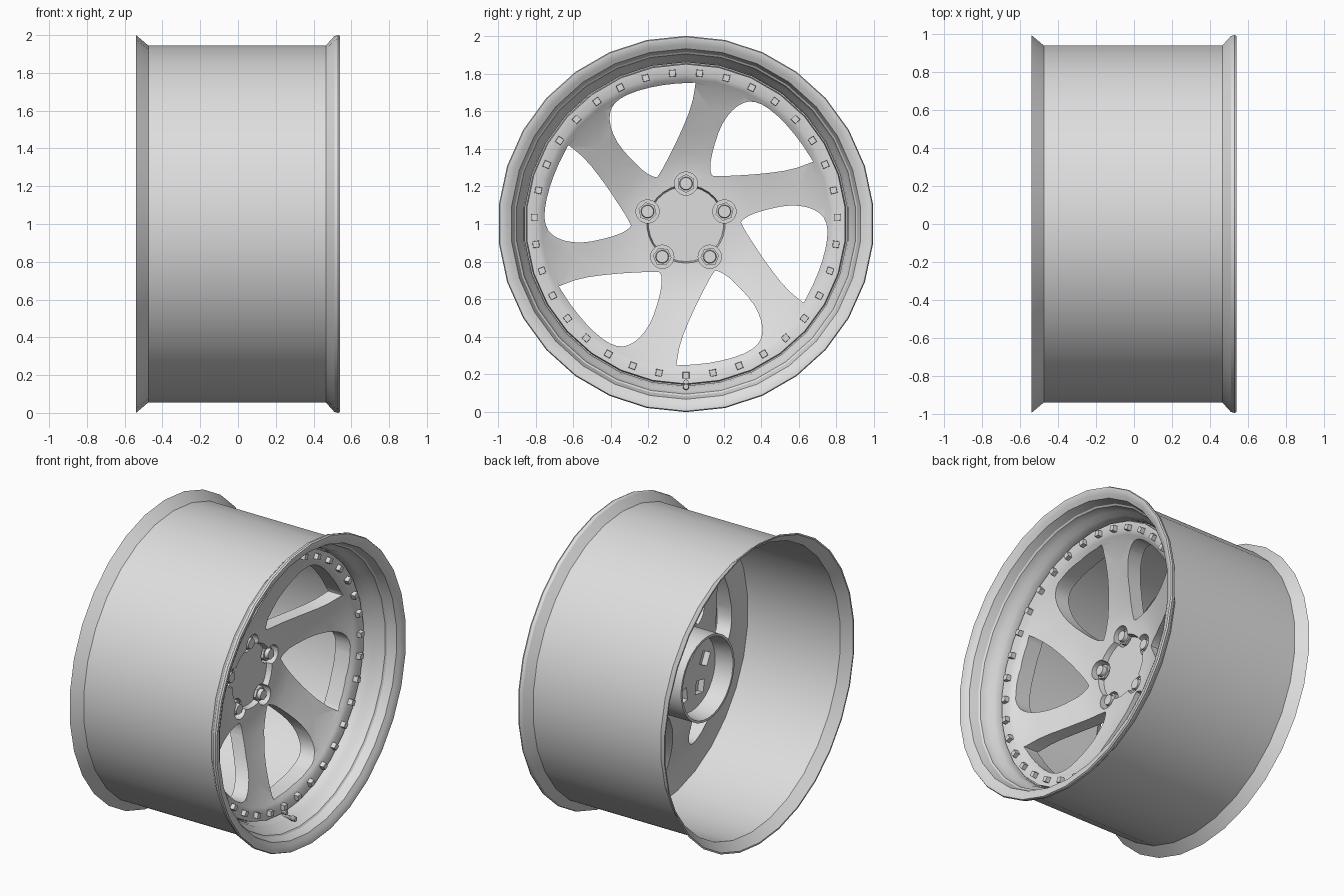
import bpy, bmesh
from math import cos, sin, pi, radians
from mathutils import Matrix, Vector

cube = bpy.data.objects.get("Cube")
if cube:
    bpy.data.objects.remove(cube, do_unlink=True)

SILVER = (0.73, 0.73, 0.73, 1.0)
metal = bpy.data.materials.new("silver_metal")
metal.use_nodes = True
metal.diffuse_color = SILVER
bsdf = next(n for n in metal.node_tree.nodes if n.type == 'BSDF_PRINCIPLED')
bsdf.inputs["Base Color"].default_value = SILVER


def finish(bm, name):
    """Turn a bmesh into a named object."""
    bmesh.ops.remove_doubles(bm, verts=bm.verts, dist=1e-5)
    bmesh.ops.recalc_face_normals(bm, faces=bm.faces)
    mesh = bpy.data.meshes.new(name)
    bm.to_mesh(mesh)
    bm.free()
    mesh.materials.append(metal)
    ob = bpy.data.objects.new(name, mesh)
    bpy.context.collection.objects.link(ob)
    return ob


def smooth(ob, angle=32):
    bpy.ops.object.select_all(action='DESELECT')
    ob.select_set(True)
    bpy.context.view_layer.objects.active = ob
    bpy.ops.object.shade_smooth_by_angle(angle=radians(angle))


def wheel_point(x, r, a):
    return Vector((x, r * cos(a), 1 + r * sin(a)))


def revolve(bm, profile, sides=30, closed=True):
    """Spin (x, radius) points around the axle."""
    rings = [[bm.verts.new(wheel_point(x, r, pi / 2 + 2 * pi * i / sides))
              for x, r in profile] for i in range(sides)]
    count = len(profile)
    for i in range(sides):
        a, b = rings[i], rings[(i + 1) % sides]
        for j in range(count if closed else count - 1):
            k = (j + 1) % count
            loop = [a[j], a[k], b[k], b[j]]
            if profile[j][1] == 0:
                loop = loop[:3]
            elif profile[k][1] == 0:
                loop = [a[j], a[k], b[j]]
            bm.faces.new(loop)


def stud(bm, r, a, x0, x1, radius, sides, tip=1.0, turn=0.0):
    """Prism along the axle at polar position (r, a)."""
    c = wheel_point(0, r, a)
    ends = []
    for x, s in ((x0, 1.0), (x1, tip)):
        ends.append([bm.verts.new(c + Vector((x, radius * s * cos(a + turn + 2 * pi * i / sides),
                                              radius * s * sin(a + turn + 2 * pi * i / sides))))
                     for i in range(sides)])
    bm.faces.new(ends[0])
    bm.faces.new(ends[1])
    for i in range(sides):
        k = (i + 1) % sides
        bm.faces.new((ends[0][i], ends[0][k], ends[1][k], ends[1][i]))


def cut(target, cutter):
    mod = target.modifiers.new("cut", 'BOOLEAN')
    mod.operation = 'DIFFERENCE'
    mod.solver = 'EXACT'
    mod.object = cutter
    bpy.context.view_layer.objects.active = target
    bpy.ops.object.modifier_apply(modifier=mod.name)
    bpy.data.objects.remove(cutter, do_unlink=True)


# Barrel with flared rear edge and stepped front lip
bm = bmesh.new()
revolve(bm, [(-.54, 1), (-.475, .945), (.465, .945), (.51, .995), (.53, 1), (.54, .995),
             (.54, .982), (.528, .955), (.515, .932), (.46, .915), (.452, .905), (.40, .892),
             (.375, .87), (.33, .86), (.29, .86), (.29, .938), (-.48, .938), (-.54, .99)])
smooth(finish(bm, "barrel"))

# Dished centre disc with rear hub
bm = bmesh.new()
revolve(bm, [(.07, 0), (.07, .20), (.105, .208), (.11, .29), (.13, .37), (.175, .49),
             (.235, .62), (.29, .745), (.312, .77), (.327, .795), (.33, .85), (.28, .855),
             (.28, .94), (.20, .94), (.20, .78), (.135, .62), (.08, .49), (.035, .37),
             (.02, .28), (-.16, .28), (-.16, .265), (-.04, .25), (-.04, 0)], closed=False)
disc = finish(bm, "spoke_disc")

# Six swept windows, outline in hundredths of the wheel radius
outline = [(13.3, 26), (12.8, 32), (14.5, 40), (18, 51), (23, 59), (29, 64), (35, 65.5),
           (42, 63), (51, 55.5), (60, 45), (67.5, 33.5), (67.5, 33), (56, 28.8), (40, 26.6),
           (22, 25.5), (15, 25.5)]
pts = [Vector(p) / 100 for p in outline]
rounded = []
for p, q in zip(pts, pts[1:] + pts[:1]):
    rounded += [p.lerp(q, .25), p.lerp(q, .75)]
bm = bmesh.new()
for i in range(6):
    turn = Matrix.Rotation(i * pi / 3, 2)
    flat = [turn @ p for p in rounded]
    back = [bm.verts.new((-.3, p.x, 1 + p.y)) for p in flat]
    front = [bm.verts.new((.6, p.x, 1 + p.y)) for p in flat]
    bm.faces.new(back)
    bm.faces.new(front)
    for j in range(len(flat)):
        k = (j + 1) % len(flat)
        bm.faces.new((back[j], back[k], front[k], front[j]))
cut(disc, finish(bm, "window_cutter"))

# Lug seats sunk into the front, pockets sunk into the hub's rear
lug_angles = [pi / 2 + 2 * pi * i / 5 for i in range(5)]
bm = bmesh.new()
for a in lug_angles:
    stud(bm, .215, a, .03, .3, .062, 20)
    stud(bm, .15, a, -.2, .0, .06, 4)
cut(disc, finish(bm, "seat_cutter"))
smooth(disc, 35)

# Lug nuts and stud tips
bm = bmesh.new()
for a in lug_angles:
    stud(bm, .215, a, .02, .075, .050, 6)
    stud(bm, .215, a, .07, .10, .036, 16, .9)
smooth(finish(bm, "lug_nuts"))

# Ring of small rim bolts
bm = bmesh.new()
for i in range(35):
    stud(bm, .805, -pi / 2 + 2 * pi * i / 35, .31, .355, .026, 4, .9, pi / 4)
finish(bm, "rim_bolts")

# Valve stem
bm = bmesh.new()
stud(bm, .865, -pi / 2, .33, .40, .013, 10)
stud(bm, .865, -pi / 2, .40, .425, .018, 10, .8)
stud(bm, .84, -pi / 2, .33, .36, .014, 10)
smooth(finish(bm, "valve_stem"))
